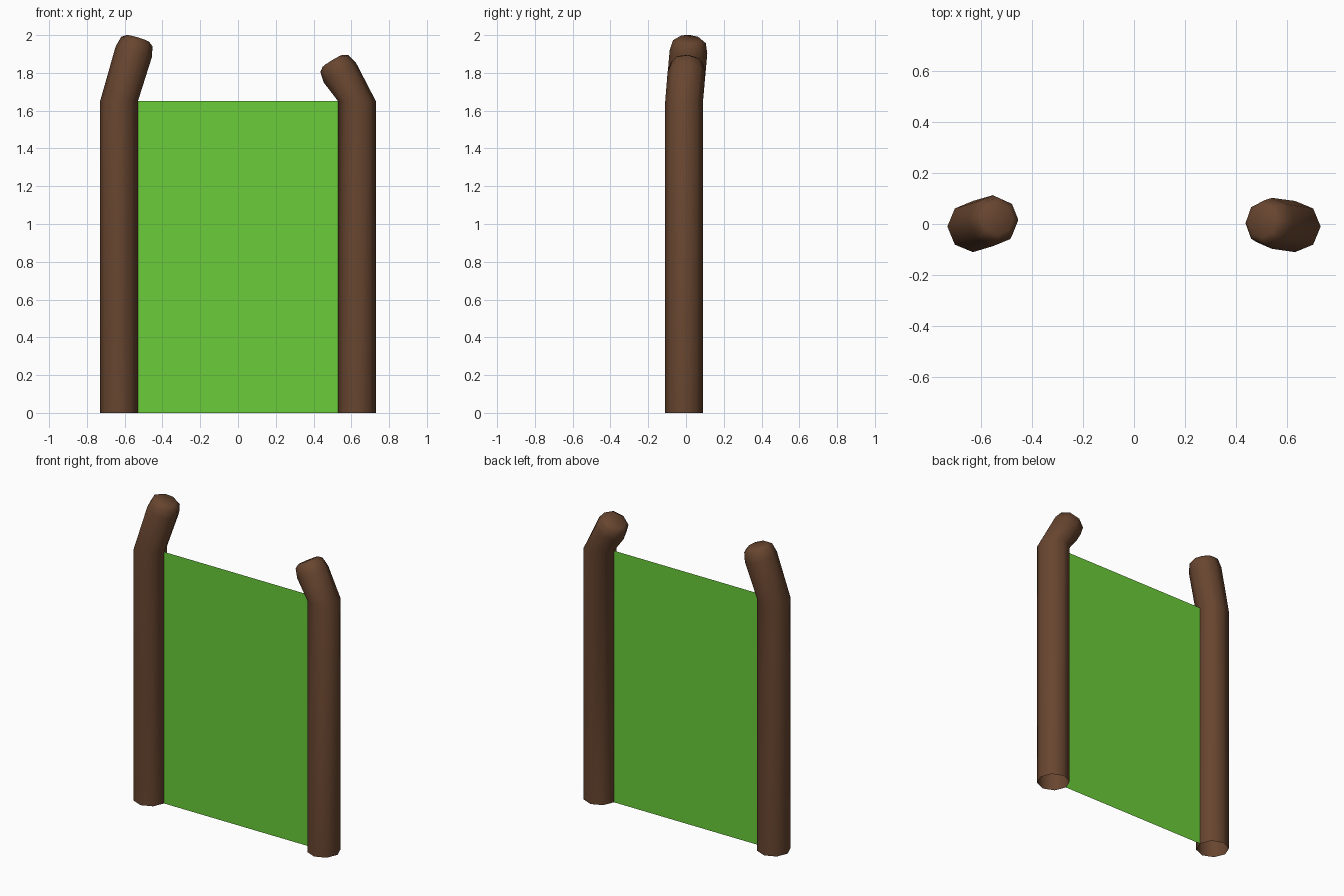
import bpy, math
from mathutils import Vector

if "Cube" in bpy.data.objects:
    bpy.data.objects.remove(bpy.data.objects["Cube"])


def material(name, rgb):
    m = bpy.data.materials.new(name)
    m.diffuse_color = (*rgb, 1)
    m.use_nodes = True
    m.node_tree.nodes["Principled BSDF"].inputs["Base Color"].default_value = m.diffuse_color
    return m


BROWN = material("brown_bark", (0.137, 0.060, 0.029))
GREEN = material("leaf_green", (0.144, 0.604, 0.042))


def make_object(name, verts, faces, mat, smooth):
    me = bpy.data.meshes.new(name)
    me.from_pydata(verts, [], faces)
    me.materials.append(mat)
    for p in me.polygons:
        p.use_smooth = smooth
    ob = bpy.data.objects.new(name, me)
    bpy.context.collection.objects.link(ob)
    return ob


def ring(center, normal, r, n=8):
    """Octagon around center, perpendicular to normal, first corner towards +x."""
    normal = normal.normalized()
    v = normal.cross(Vector((1, 0, 0))).normalized()
    u = v.cross(normal)
    return [center + r * (math.cos(a) * u + math.sin(a) * v)
            for a in (2 * math.pi * i / n for i in range(n))]


def post(name, x, tip):
    """Open-bottomed octagonal post, bent at the top with a rounded end."""
    n = 8
    up = Vector((0, 0, 1))
    bend = Vector((x, -0.01, 1.65))
    tip = Vector(tip)
    axis = (tip - bend).normalized()
    rings = [ring(Vector((x, -0.01, 0)), up, 0.1), ring(bend, up, 0.1)]
    for offset, r in ((0, 0.1), (0.057, 0.087), (0.075, 0.062)):
        rings.append(ring(tip + axis * offset, axis, r))
    verts = [p for rg in rings for p in rg]
    faces = [(k * n + i, k * n + (i + 1) % n, (k + 1) * n + (i + 1) % n, (k + 1) * n + i)
             for k in range(len(rings) - 1) for i in range(n)]
    faces.append(tuple(range((len(rings) - 1) * n, len(rings) * n)))
    # make every face point outwards
    return make_object(name, verts, fix(verts, faces, x), BROWN, True)


def fix(verts, faces, x):
    a, b, c = (verts[i] for i in faces[0][:3])
    mid = sum((verts[i] for i in faces[0]), Vector()) / 4
    out = (b - a).cross(c - b).dot(Vector((mid.x - x, mid.y + 0.01, 0)))
    return faces if out > 0 else [tuple(reversed(f)) for f in faces]


# bent side posts
post("left_post", -0.63, (-0.552, 0.013, 1.911))
post("right_post", 0.63, (0.540, 0.0025, 1.80))

# thin panel between the posts
make_object("panel",
            [(-0.53, -0.01, 0), (0.53, -0.01, 0), (0.53, -0.01, 1.65), (-0.53, -0.01, 1.65)],
            [(0, 1, 2, 3)], GREEN, False)
